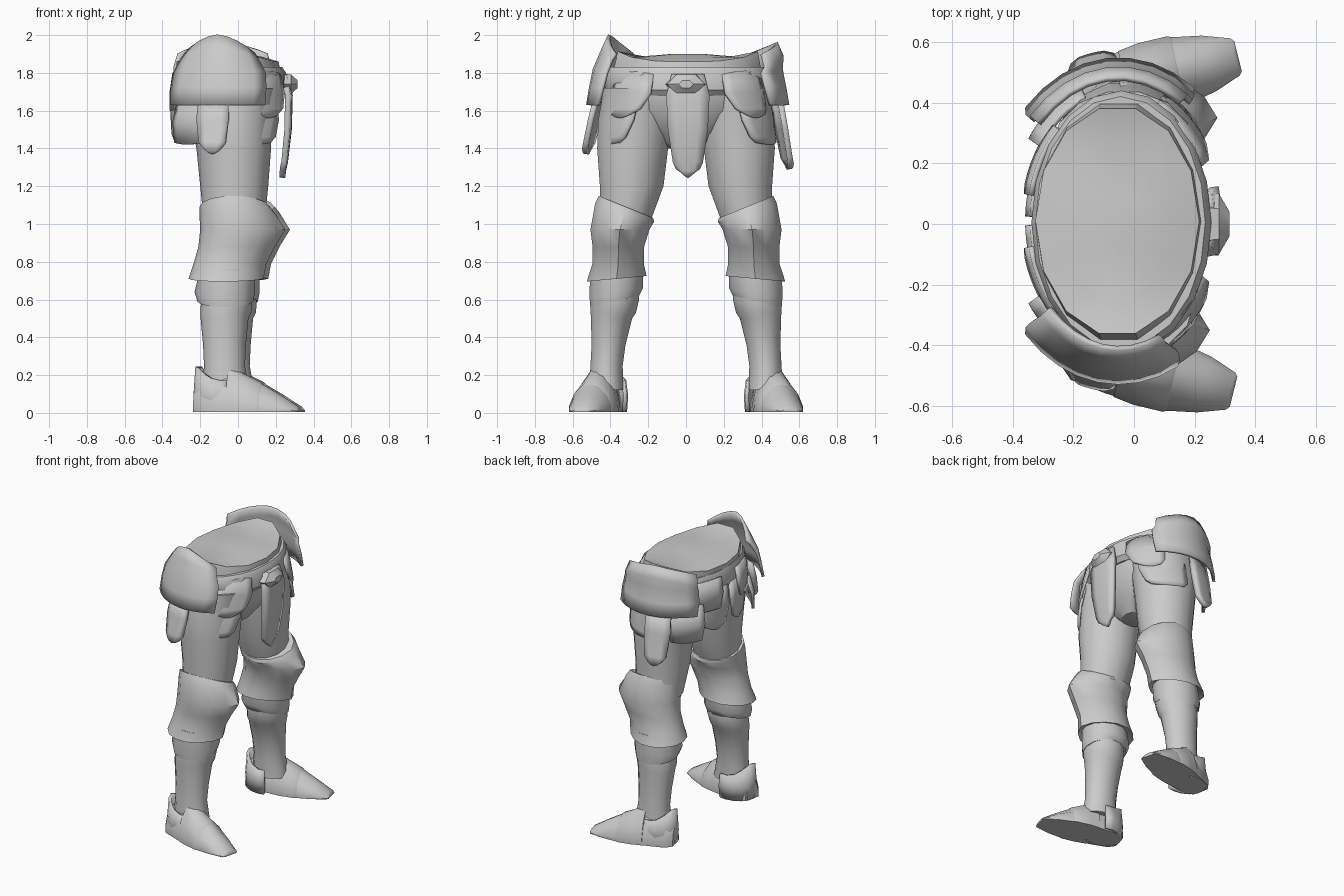
import bpy, bmesh, math
from math import sin, cos, radians, pi


def make(name, rings, closed=True, caps=True, thick=0.0, angle=35):
    """Skin a list of equal-length point rings into a mesh object."""
    bm = bmesh.new()
    vs = [[bm.verts.new(p) for p in r] for r in rings]
    n = len(vs[0])
    for a, b in zip(vs, vs[1:]):
        for i in range(n if closed else n - 1):
            j = (i + 1) % n
            bm.faces.new((a[i], a[j], b[j], b[i]))
    if closed and caps:
        bm.faces.new(vs[0])
        bm.faces.new(vs[-1])
    bmesh.ops.recalc_face_normals(bm, faces=bm.faces)
    me = bpy.data.meshes.new(name)
    bm.to_mesh(me)
    bm.free()
    ob = bpy.data.objects.new(name, me)
    bpy.context.collection.objects.link(ob)
    if thick:
        m = ob.modifiers.new("thickness", 'SOLIDIFY')
        m.thickness = thick
        m.offset = 0
    bpy.ops.object.select_all(action='DESELECT')
    ob.select_set(True)
    bpy.context.view_layer.objects.active = ob
    bpy.ops.object.shade_smooth_by_angle(angle=radians(angle))
    return ob


def ring(z, x0, x1, y0, y1, point=0.0, tilt=0.0, lift=0.0, n=14):
    """Horizontal oval between bounds: front ridge, tilt in y, lift of both sides."""
    cx, cy, rx, ry = (x0 + x1) / 2, (y0 + y1) / 2, abs(x1 - x0) / 2, abs(y1 - y0) / 2
    pts = []
    for i in range(n):
        a = 2 * pi * i / n
        c, s = cos(a), sin(a)
        pts.append((cx + rx * c + point * max(0, c) ** 6, cy + ry * s,
                    z + tilt * s * (1 if cy >= 0 else -1) + lift * s ** 4))
    return pts


def limb(name, s, dx, rows, **kw):
    return make(name, [ring(r[0], r[1] + dx, r[2] + dx, s * r[3], s * r[4], *r[5:]) for r in rows], **kw)


def hip_plate(name, s, rows, cols=6, thick=0.018):
    """Curved plate around the hips; rows are z, edge drop, outset, start and end angle."""
    out = []
    for z, drop, e, a0, a1 in rows:
        r = []
        for i in range(cols + 1):
            t = i / cols
            a = radians(a0 + (a1 - a0) * t)
            r.append((-0.05 + (0.28 + e) * cos(a), 0.01 + s * (0.39 + e) * sin(a),
                      z - drop * abs(2 * t - 1) ** 1.6))
        out.append(r)
    return make(name, out, closed=False, thick=thick)


# Pelvis with shallow domed top
make("pelvis", [ring(1.90, -0.1, 0.04, -0.08, 0.1), ring(1.885, -0.24, 0.13, -0.27, 0.29),
                ring(1.86, -0.325, 0.215, -0.37, 0.39, 0, 0, 0.06), ring(1.75, -0.325, 0.235, -0.41, 0.42),
                ring(1.6, -0.29, 0.21, -0.38, 0.38), ring(1.48, -0.2, 0.14, -0.24, 0.24),
                ring(1.40, -0.12, 0.07, -0.1, 0.1)])
# Belt and buckle
make("belt", [ring(1.83, -0.325, 0.235, -0.41, 0.42, n=20), ring(1.80, -0.338, 0.255, -0.43, 0.44, n=20),
              ring(1.71, -0.338, 0.255, -0.43, 0.44, n=20), ring(1.68, -0.31, 0.23, -0.41, 0.41, n=20)])
make("buckle", [[(x, w * cos(a), 1.74 + 0.6 * w * sin(a)) for a in (i * pi / 3 for i in range(6))]
                for x, w in ((0.23, 0.11), (0.28, 0.10), (0.315, 0.04))])
# Hanging front tongue
hip_plate("front_tongue", 1, [(1.79, 0, 0.02, -12, 12), (1.68, 0, 0.045, -15, 15), (1.5, 0, 0.04, -14, 14),
                              (1.33, 0, 0.02, -11, 11), (1.285, -0.01, 0.01, -9, 9),
                              (1.245, -0.035, 0.005, -5, 5)], cols=4, thick=0.03)

for s, side in ((-1, "right"), (1, "left")):
    dx = 0.025 if s > 0 else 0.0
    up = -0.04 if s > 0 else 0.0
    # Thigh
    limb(side + "_thigh", s, 0, [
        (1.72, -0.27, 0.2, 0.06, 0.44), (1.55, -0.25, 0.18, 0.06, 0.47), (1.4, -0.22, 0.175, 0.09, 0.475),
        (1.2, -0.2, 0.16, 0.115, 0.46), (1.0, -0.18, 0.14, 0.19, 0.46)])
    # Knee guard with pointed front, flaring into a skirt behind the calf
    limb(side + "_knee_guard", s, dx, [
        (1.09, -0.205, 0.155, 0.17, 0.465, 0.015, 0.06), (1.06, -0.205, 0.175, 0.165, 0.485, 0.02, 0.05),
        (0.97, -0.2, 0.2, 0.19, 0.51, 0.05), (0.88, -0.21, 0.165, 0.218, 0.498, 0.03),
        (0.79, -0.235, 0.12, 0.22, 0.498, 0.03), (0.71, -0.262, 0.105, 0.205, 0.53, 0.03, -0.015),
        (0.73, -0.2, 0.09, 0.24, 0.5)])
    # Lower flared skirt
    limb(side + "_lower_skirt", s, dx, [
        (0.76, -0.2, 0.09, 0.225, 0.51), (0.64, -0.23, 0.09, 0.225, 0.515, 0, -0.02),
        (0.59, -0.215, 0.08, 0.245, 0.51, 0, -0.03), (0.60, -0.18, 0.06, 0.28, 0.49)])
    # Greave over the shin
    limb(side + "_greave", s, dx, [
        (0.72, -0.18, 0.08, 0.25, 0.49), (0.6, -0.195, 0.075, 0.245, 0.508), (0.53, -0.2, 0.06, 0.262, 0.508, 0.01),
        (0.50, -0.198, 0.055, 0.282, 0.506), (0.36, -0.185, 0.042, 0.318, 0.502),
        (0.25, -0.18, 0.037, 0.333, 0.508), (0.12, -0.19, 0.06, 0.33, 0.515)])

    # Foot built along an outward-turned axis
    def foot_ring(d, w, h, base=0.006):
        ca, sa = cos(radians(14)), sin(radians(14))
        prof = [(-1, 0), (-1.02, .2), (-.8, .6), (-.35, .93), (0, 1), (.35, .93), (.8, .6), (1.02, .2), (1, 0)]
        return [(-0.225 + dx * 0.6 + d * ca - w * p * sa, s * (0.415 + d * sa + w * p * ca), base + (h - base) * q)
                for p, q in prof]
    make(side + "_shoe", [foot_ring(*r) for r in (
        (0.0, 0.055, 0.15), (0.04, 0.09, 0.19), (0.16, 0.105, 0.22), (0.28, 0.112, 0.2),
        (0.37, 0.112, 0.15), (0.47, 0.093, 0.092), (0.56, 0.062, 0.035), (0.57, 0.05, 0.02))])
    make(side + "_instep_plate", [foot_ring(*r) for r in (
        (0.19, 0.11, 0.25), (0.26, 0.119, 0.21), (0.36, 0.118, 0.162), (0.375, 0.11, 0.14))])
    # Heel guard rising to a peak at the back
    hg = []
    for z, e, rise in ((0.006, 0.0, 0), (0.09, 0.006, 0), (0.17, -0.004, 0.075)):
        hg.append([(-0.085 + dx * 0.6 + (0.135 + e) * cos(a), s * (0.425 + (0.103 + e) * sin(a)),
                    z + rise * max(0, -cos(a)) ** 2) for a in (radians(70 + 22 * i) for i in range(11))])
    make(side + "_heel_guard", hg, closed=False, thick=0.02)

    # Large side hip plate, the left one wrapping further forward
    te = 0.08 if s > 0 else 0.03
    f = 8 if s > 0 else 0
    hip_plate(side + "_side_plate", s, [
        (2.0 + up, 0.1 + up, te, 64 - f, 137), (1.93 + up, 0.06, te + 0.03, 63 - f, 137),
        (1.82, 0.02, 0.105, 60 - f, 138), (1.72, 0, 0.125, 61 - f, 138), (1.63, 0, 0.14, 63 - f, 136)], cols=8)
    # Front hip plates
    hip_plate(side + "_front_plate", s, [
        (1.81, 0.02, 0.02, 26, 66), (1.70, 0.01, 0.045, 27, 66), (1.61, 0, 0.06, 34, 65),
        (1.56, -0.02, 0.065, 42, 62)])
    hip_plate(side + "_front_lower_plate", s, [
        (1.68, 0, 0.03, 38, 88), (1.55, 0, 0.06, 40, 90), (1.46, 0, 0.07, 46, 90),
        (1.42, -0.01, 0.07, 52, 86)])
    # Narrow side strap
    hip_plate(side + "_side_strap", s, [
        (1.65, 0, 0.10, 90, 114), (1.55 + up, 0, 0.125, 90, 114), (1.43 + up * 2, 0, 0.15, 92, 111),
        (1.37 + up * 2, -0.025, 0.16, 96, 107)], cols=4, thick=0.03)
    # Rear hip plates
    hip_plate(side + "_rear_lower_plate", s, [
        (1.66, 0, 0.04, 110, 145), (1.54, 0, 0.075, 110, 145), (1.42, -0.01, 0.075, 113, 142)])
    hip_plate(side + "_rear_plate", s, [
        (1.80, 0, 0.015, 132, 168), (1.70, 0, 0.03, 132, 168), (1.60, 0, 0.035, 134, 164)])
    hip_plate(side + "_back_plate", s, [
        (1.72, 0, 0.005, 144, 178), (1.6, 0, 0.02, 144, 178), (1.48, 0, 0.015, 148, 174),
        (1.44, -0.02, 0.01, 154, 170)])
